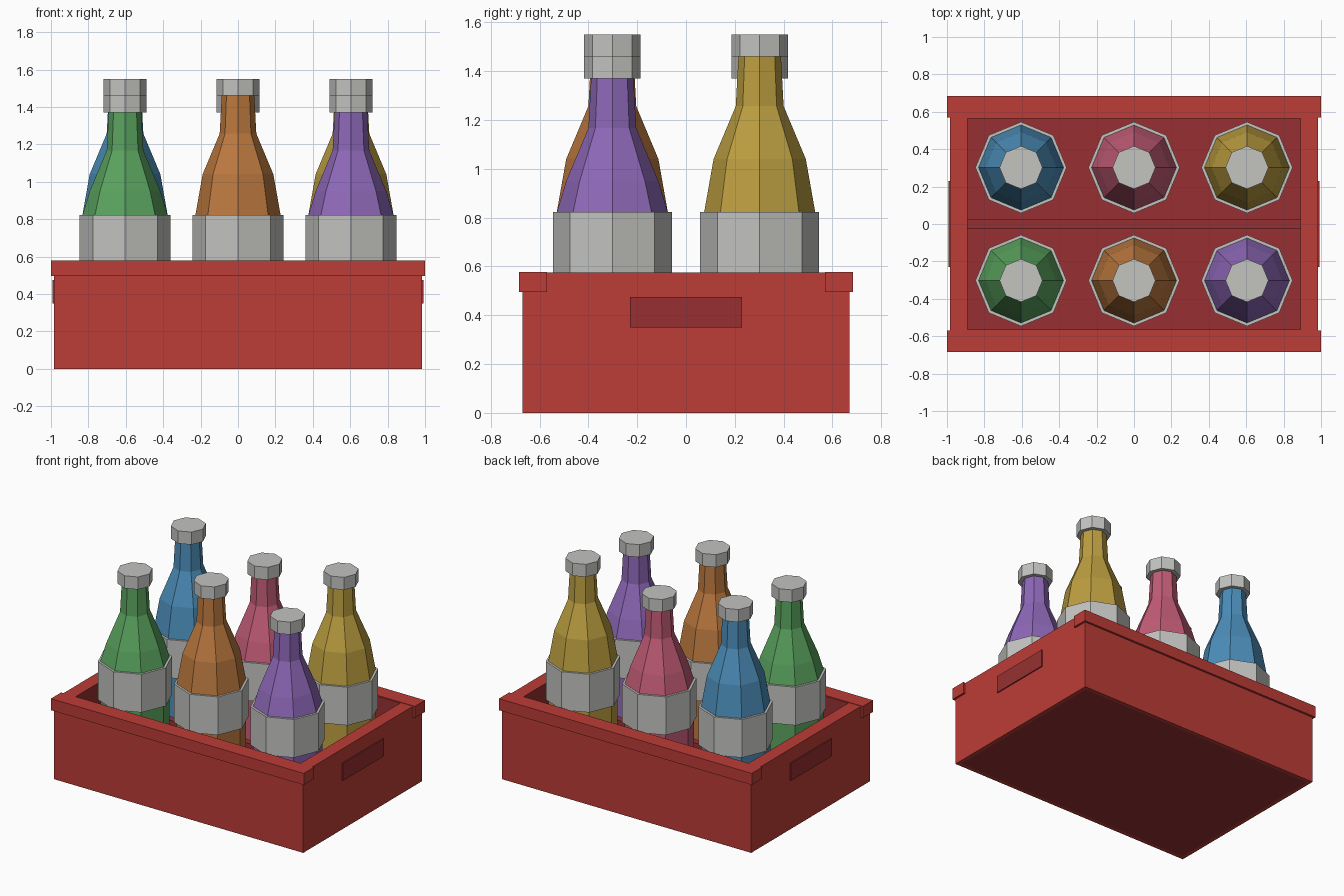
import bpy, bmesh, math

cube = bpy.data.objects.get("Cube")
if cube:
    bpy.data.objects.remove(cube, do_unlink=True)


def linear(c):
    c /= 255
    return c / 12.92 if c <= 0.04045 else ((c + 0.055) / 1.055) ** 2.4


def material(name, r, g, b):
    m = bpy.data.materials.new(name)
    m.use_nodes = True
    col = (linear(r), linear(g), linear(b), 1)
    m.diffuse_color = col
    m.node_tree.nodes["Principled BSDF"].inputs["Base Color"].default_value = col
    return m


RED = material("crate red", 188, 60, 55)
DARK = material("crate dark red", 151, 48, 50)
GREY = material("label grey", 195, 195, 192)
GLASS = {
    "blue": material("blue glass", 76, 142, 186),
    "pink": material("pink glass", 194, 92, 118),
    "yellow": material("yellow glass", 188, 158, 64),
    "green": material("green glass", 90, 163, 94),
    "orange": material("orange glass", 188, 121, 63),
    "purple": material("purple glass", 142, 104, 184),
}


def make_object(name, bm, *mats):
    bmesh.ops.recalc_face_normals(bm, faces=bm.faces)
    me = bpy.data.meshes.new(name)
    bm.to_mesh(me)
    bm.free()
    for m in mats:
        me.materials.append(m)
    ob = bpy.data.objects.new(name, me)
    bpy.context.collection.objects.link(ob)
    return ob


def box_mesh(x0, x1, y0, y1, z0, z1):
    bm = bmesh.new()
    bmesh.ops.create_cube(bm, size=1)
    for v in bm.verts:
        v.co.x = x1 if v.co.x > 0 else x0
        v.co.y = y1 if v.co.y > 0 else y0
        v.co.z = z1 if v.co.z > 0 else z0
    return bm


def lathe(name, profile, mat, x, y):
    """Eight-sided solid from (radius, height) rings, closed at both ends."""
    bm = bmesh.new()
    rings = []
    for r, z in profile:
        rings.append([bm.verts.new((x + r * math.cos(i * math.pi / 4),
                                    y + r * math.sin(i * math.pi / 4), z))
                      for i in range(8)])
    for a, b in zip(rings, rings[1:]):
        for i in range(8):
            j = (i + 1) % 8
            bm.faces.new((a[i], a[j], b[j], b[i]))
    bm.faces.new(rings[0][::-1])
    bm.faces.new(rings[-1])
    return make_object(name, bm, mat)


# Crate shell: a box hollowed from the top, with a dark lining and base panel
OUT_X, OUT_Y, IN_X, IN_Y, TOP, FLOOR = 0.985, 0.67, 0.89, 0.563, 0.575, 0.05
bm = box_mesh(-OUT_X, OUT_X, -OUT_Y, OUT_Y, 0, TOP)
bm.faces.ensure_lookup_table()
top = max(bm.faces, key=lambda f: f.calc_center_median().z)
base = min(bm.faces, key=lambda f: f.calc_center_median().z)
bmesh.ops.inset_individual(bm, faces=[top], thickness=0.09)
for v in top.verts:
    v.co.x = math.copysign(IN_X, v.co.x)
    v.co.y = math.copysign(IN_Y, v.co.y)
walls = bmesh.ops.extrude_discrete_faces(bm, faces=[top])["faces"]
floor = walls[0]
ring = list(floor.verts)
for v in ring:
    v.co.z = FLOOR
rim = [v for v in bm.verts if abs(abs(v.co.x) - IN_X) < 1e-4 and v.co.z > 0.5]
bmesh.ops.inset_individual(bm, faces=[base], thickness=0.04)
bmesh.ops.remove_doubles(bm, verts=bm.verts, dist=1e-5)
# Join the floor to the rim if the extrusion left the sides open
for e in [e for e in bm.edges if e.is_boundary and e.verts[0].co.z < 0.1]:
    mates = [min(rim, key=lambda q: (q.co.xy - v.co.xy).length) for v in e.verts]
    bm.faces.new((e.verts[0], e.verts[1], mates[1], mates[0]))
for f in bm.faces:
    c = f.calc_center_median()
    lining = all(abs(v.co.x) < IN_X + 0.01 for v in f.verts)
    panel = c.z < 0.01 and abs(c.x) + abs(c.y) < 0.01
    f.material_index = 1 if lining or panel else 0
make_object("crate_shell", bm, RED, DARK)

# Long rim rails wrapping the corners, and handle plates on the ends
for s, side in ((-1, "front"), (1, "back")):
    ya, yb = sorted((s * 0.57, s * 0.685))
    make_object(side + "_rail", box_mesh(-1, 1, ya, yb, 0.495, 0.578), RED)
for s, side in ((-1, "right"), (1, "left")):
    xa, xb = sorted((s * 0.984, s * 0.993))
    make_object(side + "_handle", box_mesh(xa, xb, -0.23, 0.23, 0.35, 0.475), DARK)

# Low divider between the two rows
make_object("divider", box_mesh(-IN_X, IN_X, -0.025, 0.025, FLOOR, 0.3), DARK)

# Bottles in two rows, tall and short alternating
rows = ((-0.302, ("green", "orange", "purple")), (0.302, ("blue", "pink", "yellow")))
for r, (y, colours) in enumerate(rows):
    for c, colour in enumerate(colours):
        x = (c - 1) * 0.604
        h = 0 if (r + c) % 2 else -0.09
        lathe(colour + "_bottle",
              [(0.228, FLOOR), (0.228, 0.82), (0.189, 1.04 + h),
               (0.098, 1.257 + h), (0.086, 1.48 + h)], GLASS[colour], x, y)
        lathe(colour + "_label", [(0.244, 0.55), (0.244, 0.823)], GREY, x, y)
        lathe(colour + "_cap", [(0.115, 1.46 + h), (0.115, 1.55 + h)], GREY, x, y)
